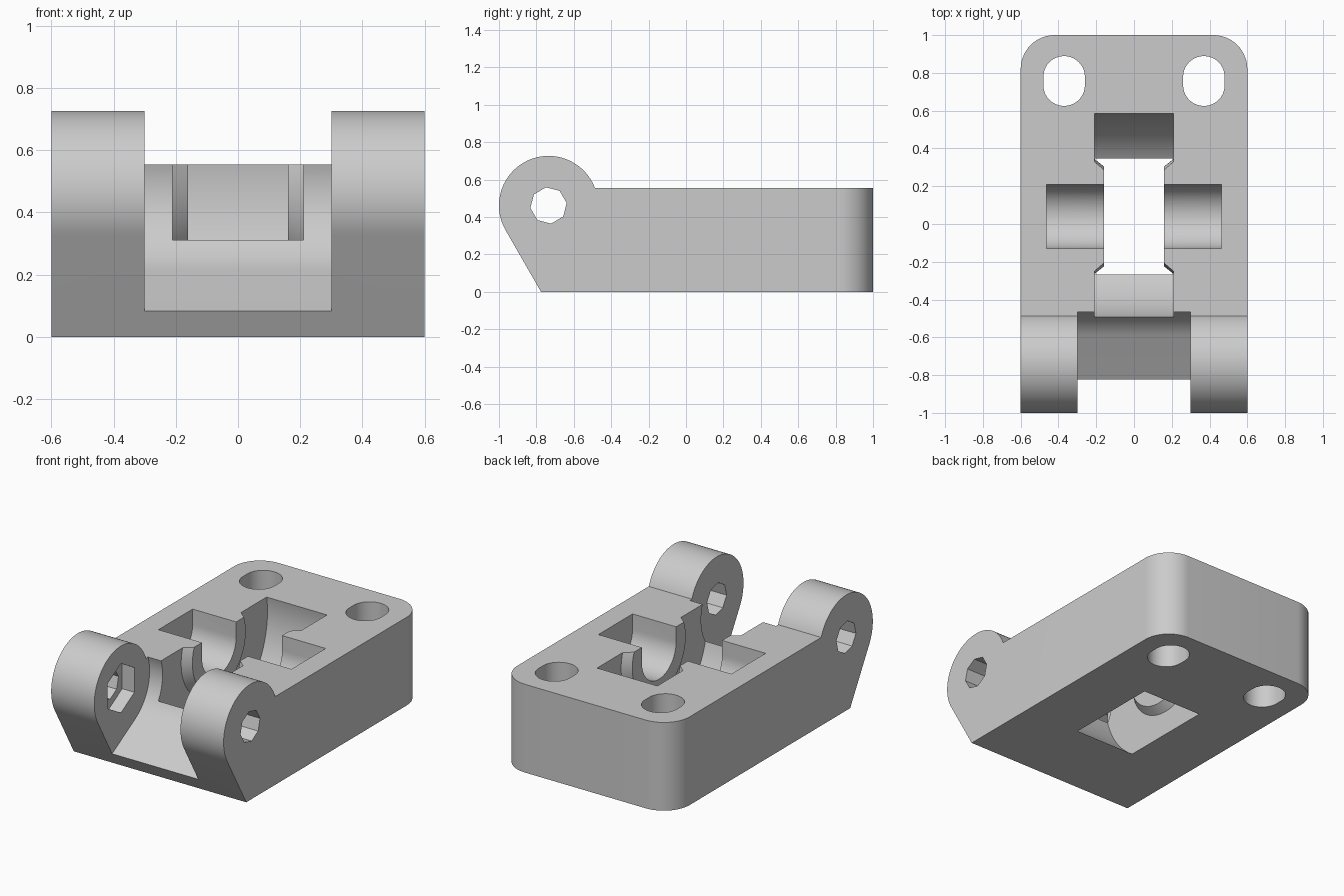
import bpy, bmesh, math
from mathutils import Matrix, Vector

cube = bpy.data.objects.get("Cube")
if cube:
    bpy.data.objects.remove(cube, do_unlink=True)

TOP = 0.555            # deck height
HINGE = (-0.735, 0.462)  # hinge axis (y, z)
WHEEL = (0.04, 0.46)     # wheel axis (y, z)

grey = bpy.data.materials.new("plain grey")
grey.use_nodes = True
grey.diffuse_color = (0.6, 0.6, 0.6, 1)
grey.node_tree.nodes["Principled BSDF"].inputs["Base Color"].default_value = (0.6, 0.6, 0.6, 1)


def finish(name, bm):
    bmesh.ops.recalc_face_normals(bm, faces=bm.faces)
    mesh = bpy.data.meshes.new(name)
    bm.to_mesh(mesh)
    bm.free()
    mesh.materials.append(grey)
    obj = bpy.data.objects.new(name, mesh)
    bpy.context.collection.objects.link(obj)
    return obj


def arc(centre, r, a0, a1, n):
    """Points on an arc, angles in degrees, both ends included."""
    angles = [math.radians(a0 + (a1 - a0) * i / n) for i in range(n + 1)]
    return [(centre[0] + r * math.cos(a), centre[1] + r * math.sin(a)) for a in angles]


def prism(name, points, lo, hi, axis="x"):
    """Extrude a (y, z) profile along x, or an (x, y) profile along z."""
    bm = bmesh.new()
    place = (lambda p: (lo, p[0], p[1])) if axis == "x" else (lambda p: (p[0], p[1], lo))
    face = bm.faces.new([bm.verts.new(place(p)) for p in points])
    out = bmesh.ops.extrude_face_region(bm, geom=[face])
    move = Vector((hi - lo, 0, 0)) if axis == "x" else Vector((0, 0, hi - lo))
    bmesh.ops.translate(bm, vec=move, verts=[v for v in out["geom"] if isinstance(v, bmesh.types.BMVert)])
    return finish(name, bm)


def lathe(name, points, centre, n=96):
    """Turn an (x, radius) profile about an axis parallel to x."""
    bm = bmesh.new()
    verts = [bm.verts.new((x, centre[0], centre[1] + r)) for x, r in points]
    edges = [bm.edges.new(pair) for pair in zip(verts, verts[1:])]
    bmesh.ops.spin(bm, geom=verts + edges, cent=(0, *centre), axis=(1, 0, 0),
                   angle=math.tau, steps=n, use_duplicate=False)
    bmesh.ops.remove_doubles(bm, verts=bm.verts, dist=1e-5)
    return finish(name, bm)


# Body with hinge lug, drawn as one side profile
rise = math.degrees(math.asin((TOP - HINGE[1]) / 0.265))
side = [(-0.775, 0), (1, 0), (1, TOP)] + arc(HINGE, 0.265, rise, 210, 48)
body = prism("hinge_block", side, -0.6, 0.6)

# Rounded vertical corners at the back
bm = bmesh.new()
bm.from_mesh(body.data)
corners = [e for e in bm.edges if all(v.co.y > 0.99 for v in e.verts)
           and abs(e.verts[0].co.z - e.verts[1].co.z) > 0.1]
bmesh.ops.bevel(bm, geom=corners, offset=0.18, segments=14, profile=0.5, affect="EDGES")
bm.to_mesh(body.data)
bm.free()

cutters = []

# Clearance between the two lugs: round back, then a sloping floor
ramp = arc(HINGE, 0.285, -60, 50, 32)
start = ramp[0]
run = 0.8
floor_end = (start[0] - run, start[1] - run * math.tan(math.radians(30)))
cutters.append(prism("lug_gap", [floor_end] + ramp + [(-0.55, 1), (-1.4, 1)], -0.3, 0.3))

# Wheel well, leaving a tapered boss on each side wall
well = [(-0.16, 0), (-0.16, 0.265), (-0.21, 0.305), (-0.21, 0.553)]
cutters.append(lathe("wheel_well", well + [(-x, r) for x, r in reversed(well)], WHEEL))

# Open-topped axle cradle
cradle = arc(WHEEL, 0.17, 180, 360, 32) + [(WHEEL[0] + 0.17, 1), (WHEEL[0] - 0.17, 1)]
cutters.append(prism("axle_cradle", cradle, -0.463, 0.463))

# Hinge pin bore and the nut pocket on one lug
cutters.append(prism("pin_bore", arc(HINGE, 0.098, 8, 368, 8)[:-1], -0.8, 0.8))
cutters.append(prism("nut_pocket", arc(HINGE, 0.155, 90, 450, 6)[:-1], -0.385, -0.2))

# Slotted mounting holes
for x in (-0.37, 0.37):
    slot = arc((x, 0.779), 0.11, 0, 180, 20) + arc((x, 0.735), 0.11, 180, 360, 20)
    cutters.append(prism("mounting_slot", slot, -0.3, 1, "z"))

# Apply all cuts
bpy.context.view_layer.objects.active = body
for cutter in cutters:
    mod = body.modifiers.new("cut", "BOOLEAN")
    mod.operation = "DIFFERENCE"
    mod.solver = "EXACT"
    mod.object = cutter
    bpy.ops.object.modifier_apply(modifier=mod.name)
    bpy.data.objects.remove(cutter, do_unlink=True)

bpy.ops.object.select_all(action="DESELECT")
body.select_set(True)
bpy.ops.object.shade_smooth_by_angle(angle=math.radians(25))
